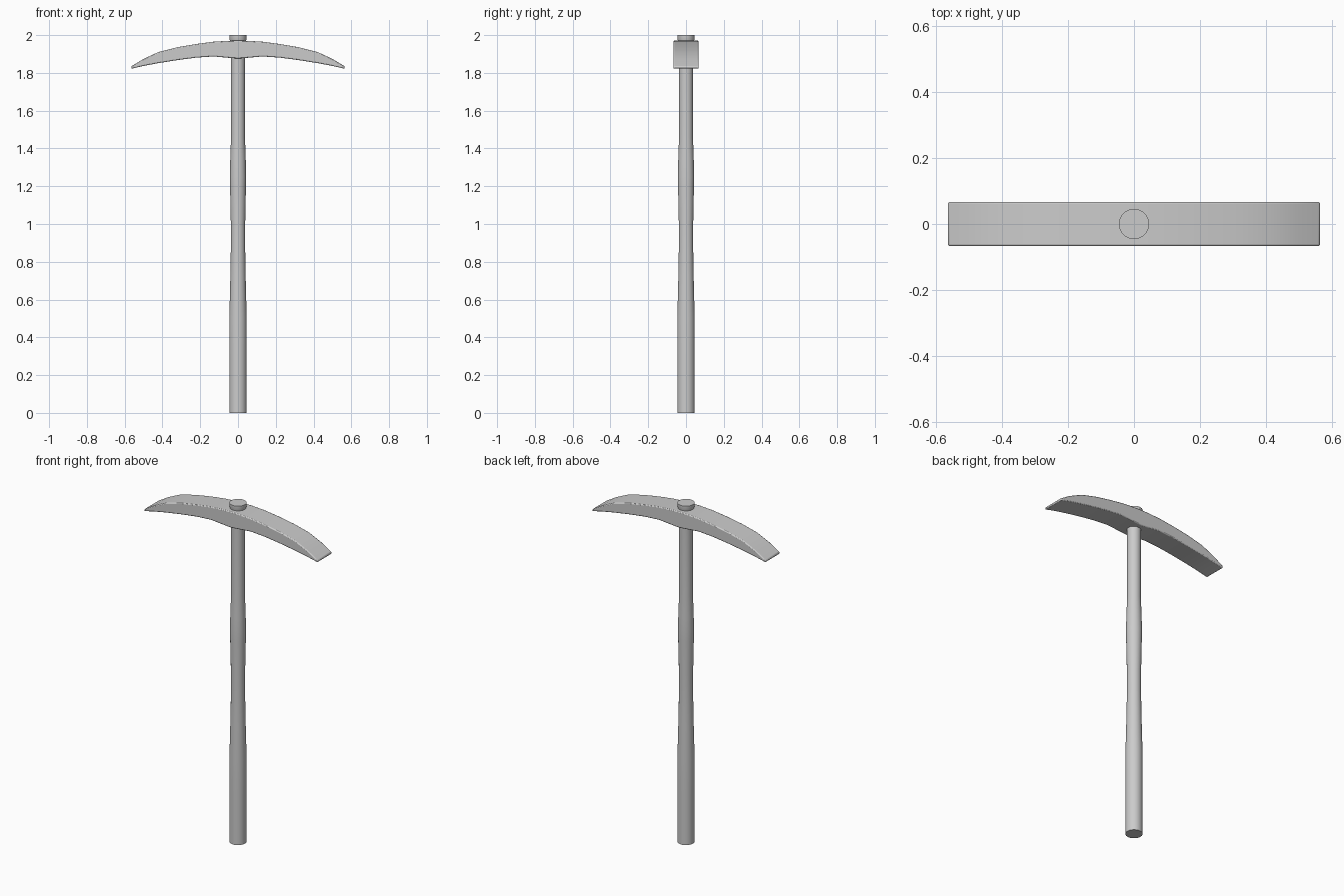
import bpy, bmesh, math

if "Cube" in bpy.data.objects:
    bpy.data.objects.remove(bpy.data.objects["Cube"])

def finish(name, bm):
    bmesh.ops.recalc_face_normals(bm, faces=bm.faces[:])
    me = bpy.data.meshes.new(name)
    bm.to_mesh(me)
    bm.free()
    ob = bpy.data.objects.new(name, me)
    bpy.context.collection.objects.link(ob)
    bpy.ops.object.select_all(action='DESELECT')
    ob.select_set(True)
    bpy.context.view_layer.objects.active = ob
    return ob

# Handle: round shaft turned from (radius, height) rings, flared at the top
rings = [(.046, 0), (.046, .3), (.046, .5), (.041, .7), (.038, .87), (.038, 1.0), (.042, 1.2),
         (.043, 1.25), (.041, 1.34), (.037, 1.46), (.037, 1.7), (.038, 1.9),
         (.041, 1.965), (.046, 1.98), (.046, 2.0)]
N = 32
bm = bmesh.new()
loops = [[bm.verts.new((r * math.cos(2 * math.pi * i / N), r * math.sin(2 * math.pi * i / N), z))
          for i in range(N)] for r, z in rings]
for a, b in zip(loops, loops[1:]):
    for i in range(N):
        j = (i + 1) % N
        bm.faces.new((a[i], a[j], b[j], b[i]))
bm.faces.new(loops[0])
bm.faces.new(loops[-1])
finish("handle", bm)
bpy.ops.object.shade_smooth_by_angle(angle=math.radians(35))

# Pick head: mirrored arc sections (x, bottom z, top z), extruded across y
half = [(0, 1.876, 1.971), (.05, 1.88, 1.970), (.13, 1.887, 1.965), (.22, 1.881, 1.953),
        (.32, 1.868, 1.936), (.42, 1.852, 1.911), (.5, 1.837, 1.874), (.565, 1.822, 1.835)]
sections = [(-x, b, t) for x, b, t in half[:0:-1]] + half
W = .067
bm = bmesh.new()
quads = [[bm.verts.new(p) for p in ((x, -W, b), (x, W, b), (x, W, t), (x, -W, t))]
         for x, b, t in sections]
for p, q in zip(quads, quads[1:]):
    for i in range(4):
        j = (i + 1) % 4
        bm.faces.new((p[i], p[j], q[j], q[i]))
bm.faces.new(quads[0])
bm.faces.new(quads[-1])
head = finish("pick_head", bm)
bevel = head.modifiers.new("edge_bevel", 'BEVEL')
bevel.width = .005
bevel.segments = 2
bevel.limit_method = 'ANGLE'
bevel.angle_limit = math.radians(45)
bpy.ops.object.shade_smooth_by_angle(angle=math.radians(30))
